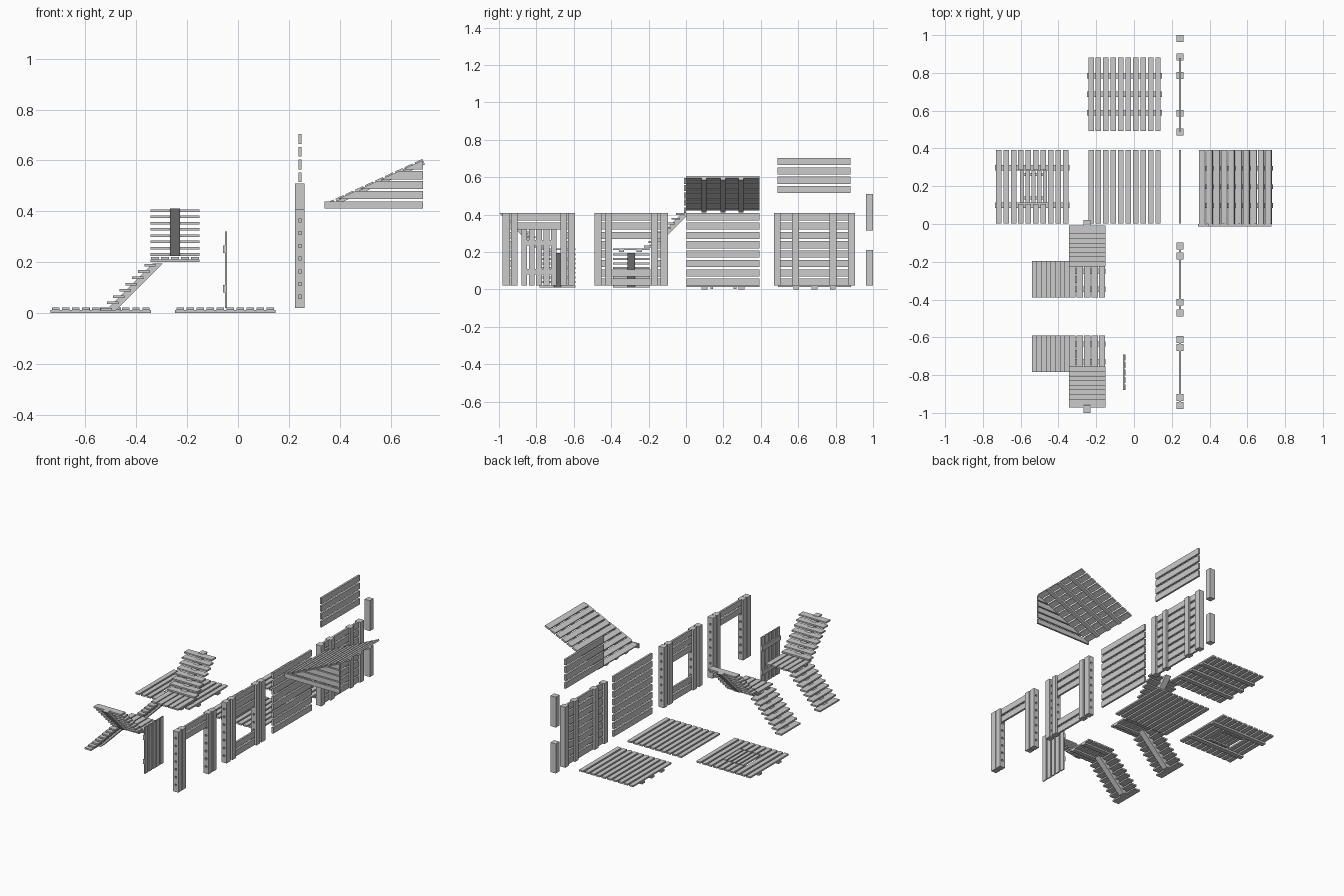
import bpy, bmesh, math
from mathutils import Matrix, Vector

if "Cube" in bpy.data.objects:
    bpy.data.objects.remove(bpy.data.objects["Cube"])


def box(bm, x0, x1, y0, y1, z0, z1):
    m = Matrix.Translation(((x0 + x1) / 2, (y0 + y1) / 2, (z0 + z1) / 2))
    s = Matrix.Diagonal((abs(x1 - x0), abs(y1 - y0), abs(z1 - z0), 1))
    bmesh.ops.create_cube(bm, size=1, matrix=m @ s)


def prism(bm, pts, to3d, a, b):
    # extrude a 2D profile between a and b; to3d(p, q, t) places each point
    v0 = [bm.verts.new(to3d(p, q, a)) for p, q in pts]
    v1 = [bm.verts.new(to3d(p, q, b)) for p, q in pts]
    bm.faces.new(v0)
    bm.faces.new(v1[::-1])
    for i in range(len(pts)):
        j = (i + 1) % len(pts)
        bm.faces.new((v0[i], v1[i], v1[j], v0[j]))


def finish(bm, name):
    bmesh.ops.recalc_face_normals(bm, faces=bm.faces[:])
    me = bpy.data.meshes.new(name)
    bm.to_mesh(me)
    bm.free()
    ob = bpy.data.objects.new(name, me)
    bpy.context.collection.objects.link(ob)
    return ob


PITCH, WIDTH = 0.0394, 0.029


# Floors: planks along y on cross beams
def floor(name, x, y, beams, trap=False):
    bm = bmesh.new()
    for i in range(10):
        a = x + i * PITCH
        if trap and 3 <= i <= 6:
            box(bm, a, a + WIDTH, y, y + 0.105, 0.012, 0.022)
            box(bm, a, a + WIDTH, y + 0.285, y + 0.39, 0.012, 0.022)
        else:
            box(bm, a, a + WIDTH, y, y + 0.39, 0.012, 0.022)
    for b in beams:
        box(bm, x - 0.006, x + 0.389, y + b - 0.015, y + b + 0.015, 0, 0.012)
    finish(bm, name)


floor("floor_three_beams", -0.242, 0.492, (0.097, 0.195, 0.293))
floor("ceiling_planks", -0.242, 0.002, ())
floor("floor_with_hatch", -0.731, 0.002, (0.097, 0.295), True)

bm = bmesh.new()
for i in range(5):
    a = -0.604 + i * 0.0305
    box(bm, a, a + 0.022, 0.112, 0.282, 0.012, 0.022)
for y in (0.13, 0.255):
    box(bm, -0.604, -0.46, y, y + 0.015, 0.003, 0.012)
finish(bm, "hatch_lid")

# Walls: horizontal planks sandwiched between upright boards
WX = 0.2435


def wall(name, y0, y1, boards=(), opening=None, rows=range(8), base=0.02):
    bm = bmesh.new()
    for k in rows:
        z = base + 0.05 * k
        spans = [(y0, y1)]
        if opening and k in opening[2]:
            spans = [(y0, opening[0]), (opening[1], y1)]
        for a, b in spans:
            box(bm, WX - 0.006, WX + 0.006, a, b, z, z + 0.038)
    for a, b in boards:
        for s in (-1, 1):
            box(bm, WX + s * 0.006, WX + s * 0.0185, a, b, base, base + 0.388)
    finish(bm, name)


wall("wall_braced", 0.49, 0.882, ((0.568, 0.604), (0.768, 0.804)))
wall("wall_plain", 0.002, 0.392)
wall("wall_window", -0.49, -0.097,
     ((-0.49, -0.452), (-0.432, -0.396), (-0.187, -0.151), (-0.135, -0.097)),
     (-0.396, -0.187, (2, 3, 4)))
wall("wall_doorway", -0.98, -0.593,
     ((-0.98, -0.942), (-0.936, -0.9), (-0.672, -0.636), (-0.63, -0.593)),
     (-0.9, -0.672, (0, 1, 2, 3, 4, 5)))
wall("wall_half", 0.49, 0.88, rows=range(4), base=0.515)

# Square posts
for name, y, z0, z1 in (("end_post_back", 0.885, 0.02, 0.408),
                        ("end_post_front", 0.488, 0.02, 0.408),
                        ("short_post_low", 0.981, 0.02, 0.21),
                        ("short_post_high", 0.981, 0.315, 0.51)):
    bm = bmesh.new()
    box(bm, WX - 0.0185, WX + 0.0185, y - 0.0185, y + 0.0185, z0, z1)
    finish(bm, name)

# Sloped roof: planks on three rafters
ANG = math.atan(0.457)
bm = bmesh.new()
for i in range(10):
    a = i * 0.0428
    box(bm, a, a + 0.034, 0, 0.392, -0.006, 0.005)
for y in (0.097, 0.197, 0.295):
    box(bm, 0, 0.419, y - 0.013, y + 0.013, -0.018, -0.006)
bmesh.ops.transform(bm, verts=bm.verts[:], matrix=Matrix.Translation((0.346, 0, 0.427))
                    @ Matrix.Rotation(-ANG, 4, "Y"))
finish(bm, "roof_slope")

# Gable of cut planks, front side only
bm = bmesh.new()
box(bm, 0.34, 0.728, -0.012, 0, 0.41, 0.438)
for k in range(1, 5):
    z0 = 0.41 + 0.0385 * k
    z1 = z0 + 0.032
    left = [0.34 + (z - 0.424) / 0.457 for z in (z0, z1)]
    if left[1] < 0.728:
        pts = [(left[0], z0), (0.728, z0), (0.728, z1), (left[1], z1)]
    else:
        pts = [(left[0], z0), (0.728, z0), (0.728, 0.424 + 0.457 * 0.388)]
    prism(bm, pts, lambda p, q, t: (p, t, q), -0.012, 0)
finish(bm, "roof_gable")


# Stairs: two flights at a right angle with a landing; mirrored for the second
def flight(bm, to3d, s0, z0, c):
    for k in range(8):
        s, z = s0 + 0.0245 * k, z0 + 0.0247 * k
        prism(bm, [(s, z + 0.01), (s + 0.045, z + 0.01), (s + 0.045, z + 0.02), (s, z + 0.02)],
              to3d, c - 0.097, c + 0.097)
    prism(bm, [(s0 + 0.02, z0 + 0.01), (s0 + 0.06, z0 + 0.01),
               (s0 + 0.245, z0 + 0.195), (s0 + 0.205, z0 + 0.195)],
          to3d, c - 0.019, c + 0.019)


def stairs(name, flip):
    bm = bmesh.new()
    flight(bm, lambda p, q, t: (p, t, q), -0.54, 0, -0.293)
    flight(bm, lambda p, q, t: (t, p, q), -0.225, 0.215, -0.248)
    for i in range(5):
        a = -0.343 + i * PITCH
        box(bm, a, a + WIDTH + 0.004, -0.39, -0.196, 0.21, 0.22)
    for y in (-0.25, -0.345):
        box(bm, -0.345, -0.151, y - 0.014, y + 0.014, 0.2, 0.21)
    if flip:
        for v in bm.verts:
            v.co.y = -0.98 - v.co.y
    finish(bm, name)


stairs("stairs_left_turn", False)
stairs("stairs_right_turn", True)

# Door: upright planks with cross boards
bm = bmesh.new()
for i in range(5):
    a = -0.88 + i * PITCH
    box(bm, -0.051, -0.044, a, a + 0.031, 0.02, 0.32)
for z in (0.08, 0.235):
    box(bm, -0.059, -0.051, -0.878, -0.692, z, z + 0.03)
finish(bm, "door")
